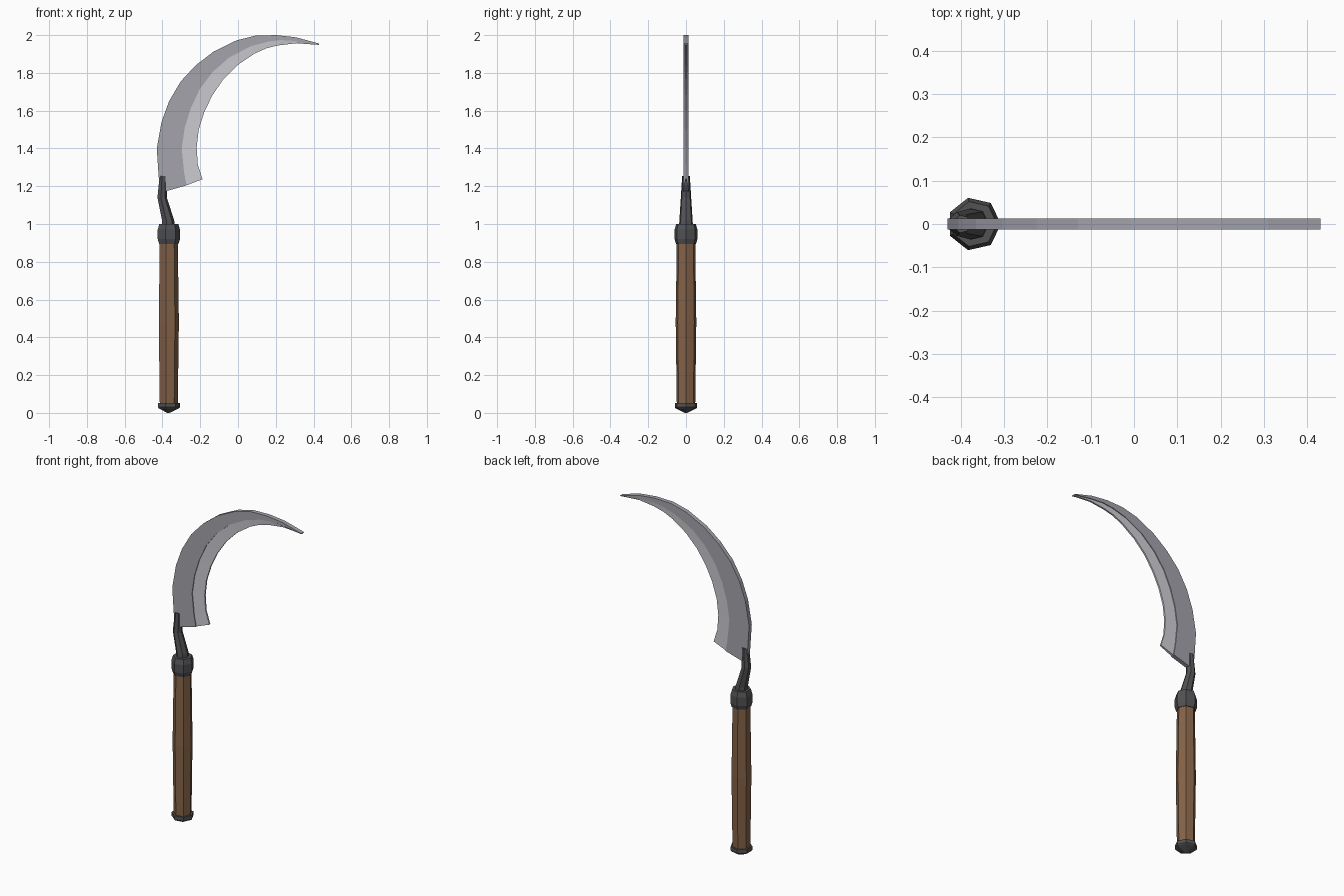
import bpy, bmesh, math

if "Cube" in bpy.data.objects:
    bpy.data.objects.remove(bpy.data.objects["Cube"])


def material(name, rgb):
    m = bpy.data.materials.new(name)
    m.diffuse_color = (*rgb, 1)
    m.use_nodes = True
    m.node_tree.nodes["Principled BSDF"].inputs["Base Color"].default_value = m.diffuse_color
    return m


WOOD = material("brown_wood", (0.235, 0.125, 0.065))
IRON = material("dark_iron", (0.085, 0.085, 0.09))
STEEL = material("grey_steel", (0.37, 0.37, 0.41))
EDGE = material("bright_steel", (0.61, 0.60, 0.64))
CX = -0.369


def make_object(name, bm, mat):
    bmesh.ops.recalc_face_normals(bm, faces=bm.faces)
    me = bpy.data.meshes.new(name)
    bm.to_mesh(me)
    bm.free()
    me.materials.append(mat)
    ob = bpy.data.objects.new(name, me)
    bpy.context.collection.objects.link(ob)
    return ob


def lofted(name, rings, mat, sides=7):
    """Rings of (centre x, z, x radius, y radius), joined and capped."""
    bm = bmesh.new()
    loops = []
    for cx, z, rx, ry in rings:
        loops.append([bm.verts.new((cx + rx * math.cos(math.tau * i / sides),
                                    ry * math.sin(math.tau * i / sides), z))
                      for i in range(sides)])
    for a, b in zip(loops, loops[1:]):
        for i in range(sides):
            j = (i + 1) % sides
            bm.faces.new((a[i], a[j], b[j], b[i]))
    bm.faces.new(loops[0])
    bm.faces.new(loops[-1])
    return make_object(name, bm, mat)


def turned(name, profile, mat):
    return lofted(name, [(CX, z, r, r) for z, r in profile], mat)


def strip(name, left, right, half_left, half_right, mat):
    """Solid band between two curves in the xz plane, with a thickness at each curve."""
    bm = bmesh.new()
    rows = []
    for (x0, z0), (x1, z1) in zip(left, right):
        rows.append([bm.verts.new(p) for p in (
            (x0, -half_left, z0), (x1, -half_right, z1),
            (x1, half_right, z1), (x0, half_left, z0))])
    for a, b in zip(rows, rows[1:]):
        for i in range(4):
            j = (i + 1) % 4
            bm.faces.new((a[i], a[j], b[j], b[i]))
    bm.faces.new(rows[0])
    bm.faces.new(rows[-1])
    return make_object(name, bm, mat)


# Wooden grip with a slight swell, iron pommel and collar
turned("handle", [(0.04, 0.050), (0.48, 0.056), (0.91, 0.050)], WOOD)
turned("pommel", [(0.0, 0.006), (0.024, 0.056), (0.03, 0.061), (0.053, 0.061)], IRON)
turned("collar", [(0.895, 0.054), (0.92, 0.062), (0.97, 0.062), (1.0, 0.053)], IRON)

# Bent tang that grips the blade
lofted("tang", [(-0.369, 0.98, 0.036, 0.038), (-0.372, 1.02, 0.034, 0.036),
                (-0.403, 1.14, 0.026, 0.028), (-0.397, 1.255, 0.020, 0.021)], IRON)

# Crescent blade: back, step line and cutting edge curves from root to tip
back = [(-0.41, 1.165), (-0.42, 1.25), (-0.43, 1.40), (-0.405, 1.54), (-0.365, 1.65),
        (-0.303, 1.755), (-0.224, 1.84), (-0.129, 1.913), (-0.008, 1.972),
        (0.092, 1.997), (0.203, 2.0), (0.309, 1.988), (0.43, 1.955)]
step = [(-0.272, 1.205), (-0.285, 1.27), (-0.298, 1.40), (-0.282, 1.51), (-0.25, 1.613),
        (-0.203, 1.713), (-0.135, 1.804), (-0.045, 1.883), (0.071, 1.942),
        (0.16, 1.966), (0.23, 1.974), (0.315, 1.968), (0.43, 1.951)]
edge = [(-0.188, 1.237), (-0.213, 1.316), (-0.219, 1.406), (-0.208, 1.50), (-0.177, 1.597),
        (-0.135, 1.682), (-0.077, 1.767), (-0.003, 1.841), (0.087, 1.902),
        (0.15, 1.93), (0.21, 1.945), (0.309, 1.957), (0.43, 1.948)]
strip("blade_body", back, step, 0.0127, 0.0127, STEEL)
strip("blade_edge", step, edge, 0.008, 0.005, EDGE)
